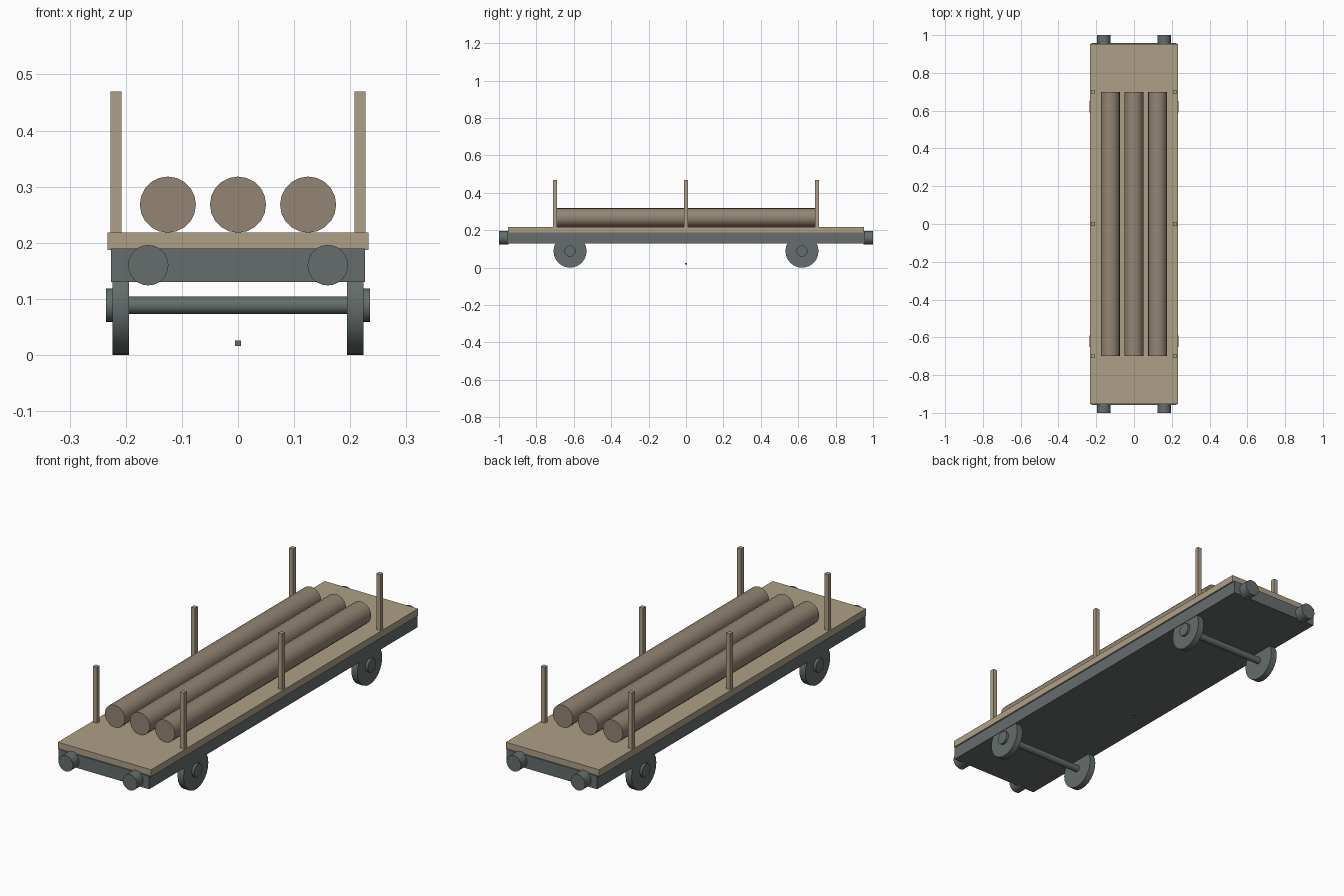
import bpy, math

if "Cube" in bpy.data.objects:
    bpy.data.objects.remove(bpy.data.objects["Cube"])


def material(name, rgb):
    m = bpy.data.materials.new(name)
    m.diffuse_color = (*rgb, 1)
    m.use_nodes = True
    m.node_tree.nodes["Principled BSDF"].inputs["Base Color"].default_value = m.diffuse_color
    return m


STEEL = material("grey_steel", (0.13, 0.155, 0.15))
PLANK = material("pale_plank", (0.42, 0.35, 0.24))
BARK = material("brown_log", (0.29, 0.235, 0.17))


def box(name, loc, size, mat):
    bpy.ops.mesh.primitive_cube_add(size=1, location=loc)
    ob = bpy.context.object
    ob.name = name
    ob.scale = size
    bpy.ops.object.transform_apply(location=False, rotation=False, scale=True)
    ob.data.materials.append(mat)
    return ob


def rod(name, loc, radius, length, axis, mat, sides=24):
    rot = (0, math.pi / 2, 0) if axis == "x" else (math.pi / 2, 0, 0)
    bpy.ops.mesh.primitive_cylinder_add(vertices=sides, radius=radius, depth=length,
                                        location=loc, rotation=rot)
    ob = bpy.context.object
    ob.name = name
    ob.data.materials.append(mat)
    bpy.ops.object.shade_smooth_by_angle(angle=math.radians(35))
    return ob


# Chassis and plank deck
box("chassis", (0, 0, 0.16), (0.452, 1.914, 0.06), STEEL)
box("deck", (0, 0, 0.2025), (0.466, 1.904, 0.031), PLANK)

# Wheelsets with hubs
WHEEL_Z = 0.0885
for end, y in (("front", -0.62), ("rear", 0.62)):
    rod(f"{end}_axle", (0, y, WHEEL_Z), 0.0155, 0.42, "x", STEEL, 20)
    for side, s in (("left", -1), ("right", 1)):
        rod(f"{end}_{side}_wheel", (s * 0.209, y, WHEEL_Z), 0.0885, 0.03, "x", STEEL)
        rod(f"{end}_{side}_hub", (s * 0.2275, y, WHEEL_Z), 0.03, 0.015, "x", STEEL, 20)

# Round buffers on both ends
for end, e in (("front", -1), ("rear", 1)):
    for side, s in (("left", -1), ("right", 1)):
        rod(f"{end}_{side}_buffer", (s * 0.16, e * 0.975, 0.16), 0.036, 0.05, "y", STEEL)

# Side stakes standing on the deck
for y in (-0.7, 0, 0.7):
    for s in (-1, 1):
        box("stake", (s * 0.2175, y, 0.343), (0.02, 0.02, 0.254), PLANK)

# Log load
for x in (-0.125, 0, 0.125):
    rod("log", (x, 0, 0.268), 0.05, 1.4, "y", BARK, 20)

# Small block under the middle of the wagon
box("under_block", (0, 0, 0.021), (0.01, 0.01, 0.01), STEEL)
